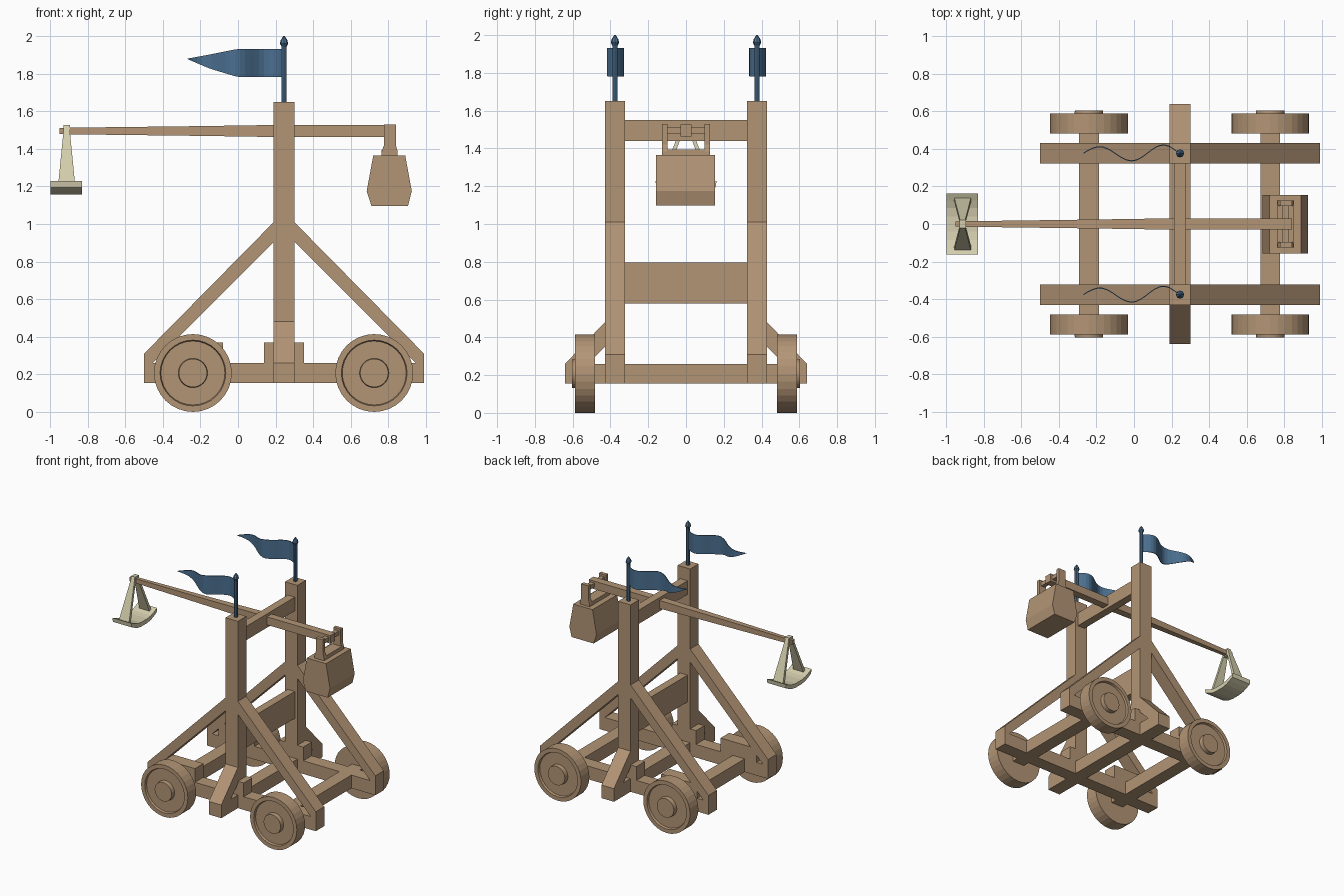
import bpy, bmesh, math
from mathutils import Vector

if "Cube" in bpy.data.objects:
    bpy.data.objects.remove(bpy.data.objects["Cube"])


def material(name, rgb):
    m = bpy.data.materials.new(name)
    m.diffuse_color = (*rgb, 1)
    m.use_nodes = True
    m.node_tree.nodes["Principled BSDF"].inputs["Base Color"].default_value = m.diffuse_color
    return m


WOOD = material("wood", (.45, .30, .18))
BLUE = material("blue_cloth", (.07, .16, .28))
CREAM = material("cream_leather", (.66, .62, .42))


def mesh_object(name, verts, faces, mat):
    me = bpy.data.meshes.new(name)
    me.from_pydata(verts, [], faces)
    bm = bmesh.new()
    bm.from_mesh(me)
    bmesh.ops.recalc_face_normals(bm, faces=bm.faces)
    bm.to_mesh(me)
    bm.free()
    me.materials.append(mat)
    ob = bpy.data.objects.new(name, me)
    bpy.context.collection.objects.link(ob)
    return ob


def loft(name, rings, mat):
    """Skin a list of equal-length rings and cap both ends."""
    n = len(rings[0])
    verts = [v for r in rings for v in r]
    faces = [(k * n + i, k * n + (i + 1) % n, (k + 1) * n + (i + 1) % n, (k + 1) * n + i)
             for k in range(len(rings) - 1) for i in range(n)]
    faces += [tuple(range(n)), tuple(range(len(verts) - n, len(verts)))]
    return mesh_object(name, verts, faces, mat)


def prism_y(name, xz, y0, y1, mat=WOOD):
    return loft(name, [[(x, y, z) for x, z in xz] for y in (y0, y1)], mat)


def prism_x(name, yz, x0, x1, mat=WOOD):
    return loft(name, [[(x, y, z) for y, z in yz] for x in (x0, x1)], mat)


def box(name, x0, x1, y0, y1, z0, z1, mat=WOOD):
    return prism_y(name, [(x0, z0), (x1, z0), (x1, z1), (x0, z1)], y0, y1, mat)


def lathe(name, profile, origin, axis, n, mat):
    """Revolve (radius, height) points round the given axis."""
    rot = Vector((0, 0, 1)).rotation_difference(Vector(axis))
    rings = []
    for r, h in profile:
        ring = [(r * math.cos(2 * math.pi * i / n), r * math.sin(2 * math.pi * i / n), h) for i in range(n)]
        rings.append([tuple(rot @ Vector(p) + Vector(origin)) for p in ring])
    return loft(name, rings, mat)


PX = .245          # x of the uprights
Z0, Z1 = .155, .26  # base timber heights

# Base cross timbers
box("middle_cross_beam", .19, .30, -.64, .64, Z0, Z1)
for x, n in ((-.24, "rear"), (.725, "front")):
    box(n + "_axle_beam", x - .053, x + .053, -.49, .49, Z0, Z1)

# Beams between the uprights
box("upper_cross_beam", .213, .277, -.33, .33, 1.44, 1.55)
box("middle_plank", .213, .277, -.33, .33, .58, .795)

for s, side in ((-1, "right"), (1, "left")):
    ya, yb = s * .323, s * .43
    # Side frame
    box(side + "_rail", -.5, .99, ya, yb, Z0, Z1)
    box(side + "_upright", .19, .30, ya, yb, Z0, 1.65)
    box(side + "_winch_block", -.40, -.08, ya, yb, Z1, .37)
    for d in (-1, 1):
        brace = [(.745, .26), (.745, .31), (.055, 1.01), (.055, .905), (.70, .26)]
        prism_y(side + "_long_brace", [(PX + d * a, z) for a, z in brace], ya, yb)
        xs = sorted((PX + d * .05, PX + d * .107))
        box(side + "_upright_block", *xs, ya, yb, Z1, .37)
    # Outrigger brace
    prism_x(side + "_outrigger_brace", [(s * y, z) for y, z in
            ((.64, .26), (.43, .48), (.43, .35), (.52, .26))], .19, .30)
    # Wheels with recessed face and hub
    for x in (-.24, .725):
        lathe(side + "_wheel", [(.207, 0), (.207, .105), (.175, .105), (.17, .088),
              (.078, .088), (.075, .122)], (x, s * .482, .207), (0, s, 0), 32, WOOD)

    # Flag pole with finial
    py = s * .376
    lathe(side + "_flag_pole", [(.014, 1.64), (.014, 1.945), (.022, 1.96), (.018, 1.978), (.004, 2.0)],
          (PX, py, 0), (0, 0, 1), 8, BLUE)
    # Waving pennant: height outline and wave along x
    rings = []
    steps = 20
    for i in range(steps + 1):
        t = i / steps
        x = .24 - .51 * t
        if x > 0:
            lo, hi = 1.782, 1.932
        elif x > -.15:
            k = -x / .15
            lo, hi = 1.782 + .045 * k, 1.932 - .03 * k
        else:
            k = min(1, (-x - .15) / .12)
            lo, hi = 1.827 + .051 * k, 1.902 - .022 * k
        w = py + .047 * (1 - .3 * t) * math.sin(3 * math.pi * t)
        rings.append([(x, w - .003, lo), (x, w + .003, lo), (x, w + .003, hi), (x, w - .003, hi)])
    loft(side + "_pennant", rings, BLUE)

# Throwing arm, tapering towards the sling
loft("throwing_arm", [[(x, -h, 1.495 - v), (x, h, 1.495 - v), (x, h, 1.495 + v), (x, -h, 1.495 + v)]
     for x, h, v in ((-.95, .014, .017), (-.2, .024, .026), (.19, .03, .032), (.84, .03, .032))], WOOD)

# Counterweight bucket and hanger
prism_y("counterweight", [(.72, 1.365), (.89, 1.365), (.925, 1.175), (.905, 1.097), (.71, 1.097), (.685, 1.175)],
        -.158, .154)
for s in (-1, 1):
    prism_y("hanger_post", [(.765, 1.36), (.85, 1.36), (.85, 1.385), (.84, 1.42), (.84, 1.53), (.777, 1.53),
            (.777, 1.42), (.765, 1.385)], s * .097, s * .126)
box("hanger_base", .765, .85, -.1, .1, 1.36, 1.395)
box("hanger_pin", .79, .825, -.1, .1, 1.48, 1.512)

# Sling pouch: curved trough
curve = [(-.162, 1.229), (-.125, 1.212), (-.085, 1.197), (-.04, 1.19), (.04, 1.19), (.085, 1.197),
         (.125, 1.212), (.162, 1.229)]
prism_x("sling_pouch", curve + [(y * .97, z - .034) for y, z in reversed(curve)], -.998, -.83, CREAM)

# Sling straps and tip pin
for s in (-1, 1):
    loft("sling_strap", [[(-.912 + a * h, y, z) for a, y in ((-1, s * y0), (1, s * y0), (1, s * y1), (-1, s * y1))]
         for h, y0, y1, z in ((.045, .118, .142, 1.21), (.014, .002, .022, 1.525))], CREAM)
box("sling_pin", -.93, -.893, -.022, .022, 1.47, 1.528, CREAM)
